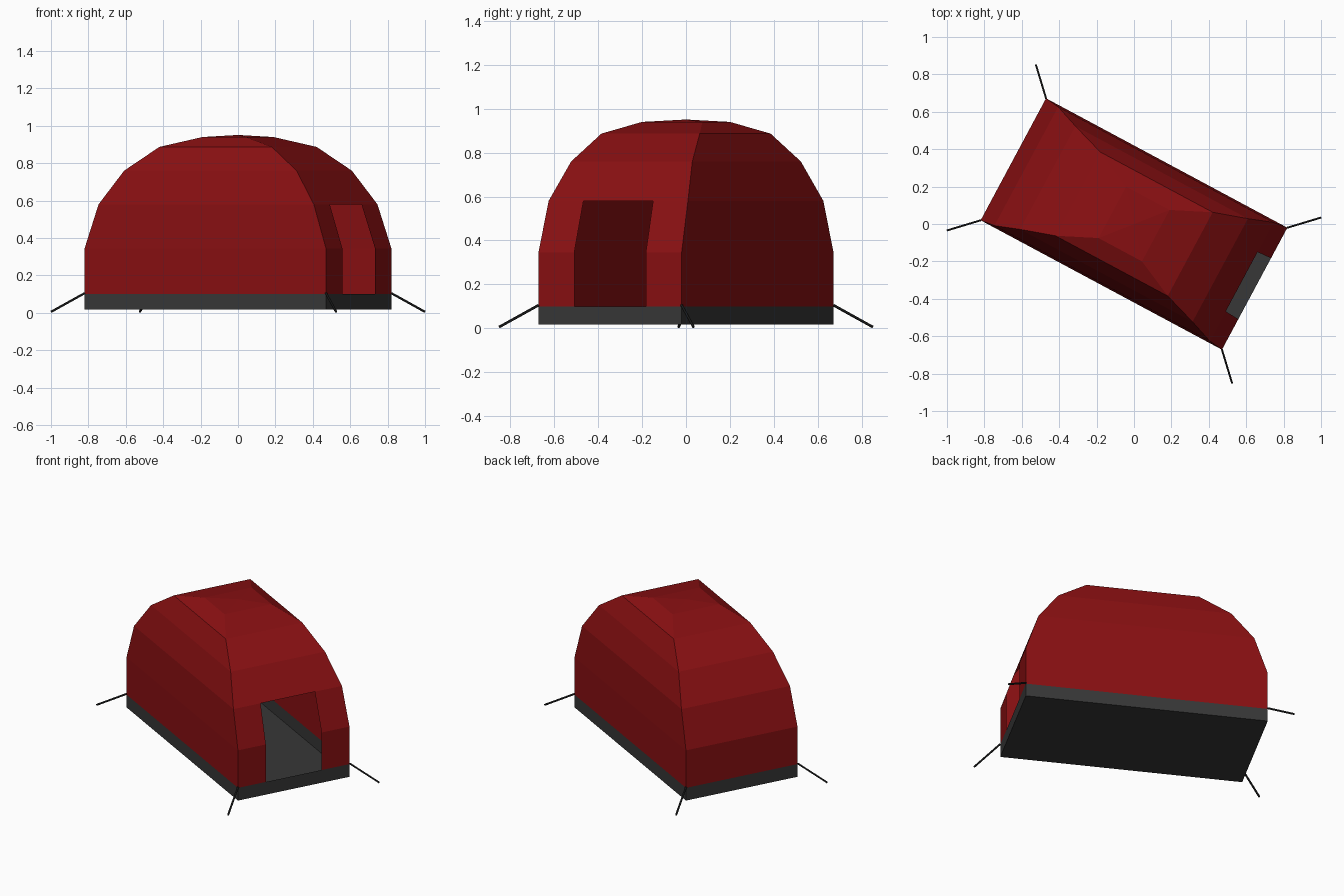
import bpy, bmesh, math
from mathutils import Vector, Matrix

if "Cube" in bpy.data.objects:
    bpy.data.objects.remove(bpy.data.objects["Cube"])

TURN = Matrix.Rotation(math.radians(-28.2), 4, 'Z')   # whole tent is turned on the ground
HL, HW = 0.732, 0.370                                 # half length, half width


def material(name, rgb):
    m = bpy.data.materials.new(name)
    m.diffuse_color = (*rgb, 1)
    m.use_nodes = True
    m.node_tree.nodes["Principled BSDF"].inputs["Base Color"].default_value = m.diffuse_color
    return m


RED = material("red_fabric", (0.25, 0.005, 0.006))
GREY = material("dark_grey_sheet", (0.038, 0.038, 0.038))
ROPE = material("black_rope", (0.018, 0.019, 0.019))


def finish(bm, name, mat):
    bmesh.ops.recalc_face_normals(bm, faces=bm.faces)
    bm.transform(TURN)
    me = bpy.data.meshes.new(name)
    bm.to_mesh(me)
    bm.free()
    me.materials.append(mat)
    ob = bpy.data.objects.new(name, me)
    bpy.context.collection.objects.link(ob)
    return ob


# Canopy: stacked rectangles following the arched poles, door bay on the +x end
LEVELS = [(HL, HW, 0.10), (HL, HW, 0.345), (0.653, 0.360, 0.58),
          (0.523, 0.313, 0.76), (0.341, 0.254, 0.887), (0.132, 0.156, 0.94)]
OUTLINE = [(-1, -1), (1, -1), (1, -0.5), (1, 0.5), (1, 1), (-1, 1)]
DOOR_SIDE, DOOR_TOP = 2, 2

bm = bmesh.new()
rings = [[bm.verts.new((a * u, b * v, z)) for a, b in OUTLINE] for u, v, z in LEVELS]
n = len(OUTLINE)
for k in range(len(rings) - 1):
    for i in range(n):
        if i == DOOR_SIDE and k < DOOR_TOP:
            continue                                   # open doorway
        j = (i + 1) % n
        bm.faces.new((rings[k][i], rings[k][j], rings[k + 1][j], rings[k + 1][i]))
apex = bm.verts.new((0, 0, 0.951))
for i in range(n):
    bm.faces.new((rings[-1][i], rings[-1][(i + 1) % n], apex))
finish(bm, "canopy", RED)

# Groundsheet: shallow open tub
bm = bmesh.new()
bmesh.ops.create_cube(bm, size=1, matrix=Matrix.Translation((0, 0, 0.0585))
                      @ Matrix.Diagonal((2 * HL, 2 * HW, 0.083, 1)))
top = [f for f in bm.faces if f.normal.z > 0.5]
bmesh.ops.delete(bm, geom=top, context='FACES_ONLY')
finish(bm, "groundsheet", GREY)

# Guy lines: thin rods running diagonally from each corner to the ground
for sx, sy, name in ((1, 1, "front_right"), (1, -1, "front_left"),
                     (-1, 1, "back_right"), (-1, -1, "back_left")):
    start = Vector((sx * HL, sy * HW, 0.105))
    end = Vector((sx * (HL + 0.132), sy * (HW + 0.132), 0.006))
    d = end - start
    bm = bmesh.new()
    bmesh.ops.create_cone(bm, cap_ends=True, segments=6, radius1=0.006, radius2=0.006,
                          depth=d.length,
                          matrix=Matrix.Translation((start + end) / 2)
                          @ d.to_track_quat('Z', 'Y').to_matrix().to_4x4())
    finish(bm, name + "_guy_line", ROPE)
